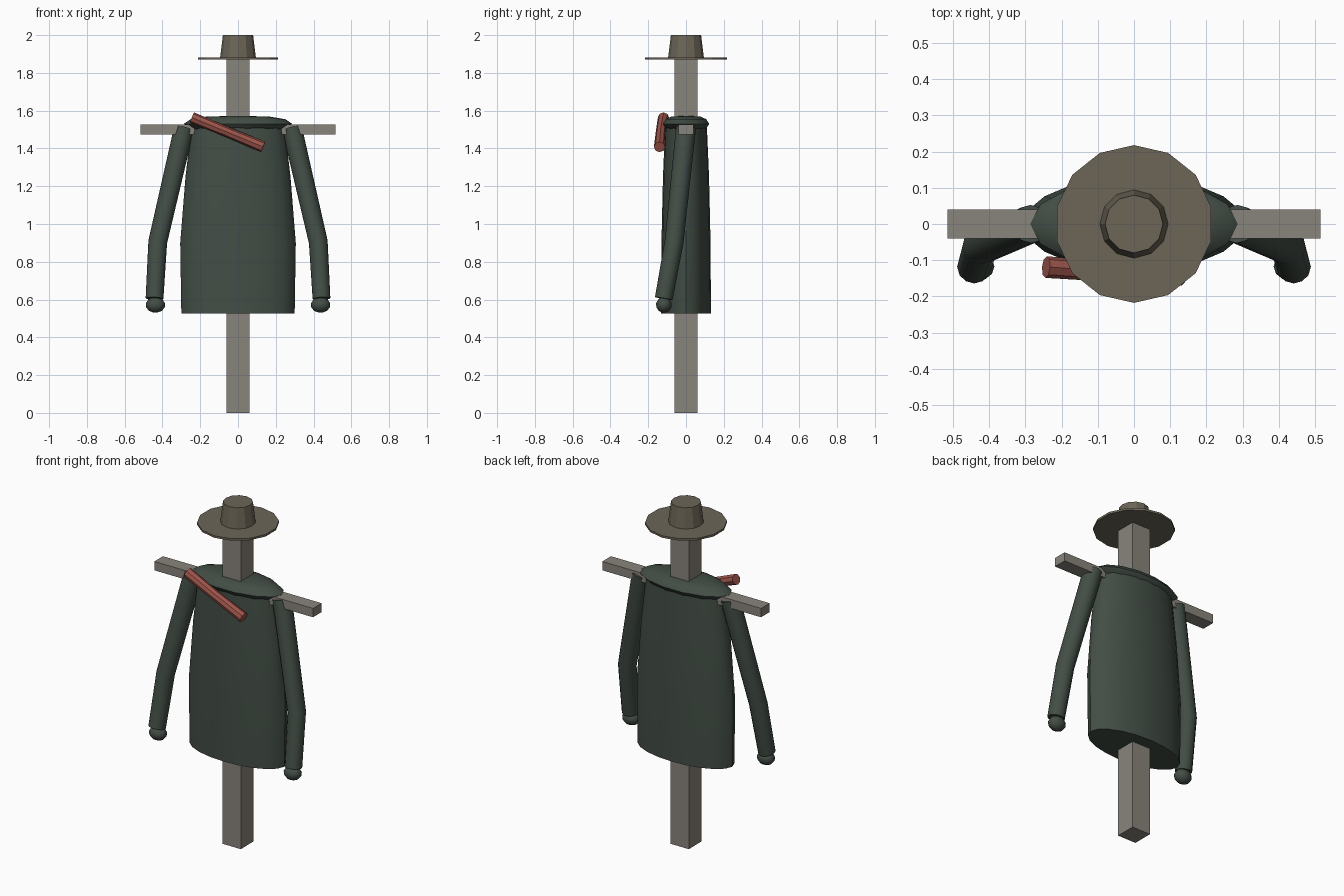
import bpy, bmesh, math
from mathutils import Vector

if "Cube" in bpy.data.objects:
    bpy.data.objects.remove(bpy.data.objects["Cube"])

def material(name, rgb):
    m = bpy.data.materials.new(name)
    m.diffuse_color = (*rgb, 1)
    m.use_nodes = True
    m.node_tree.nodes["Principled BSDF"].inputs["Base Color"].default_value = m.diffuse_color
    return m

WOOD = material("wood", (0.25, 0.23, 0.20))
FELT = material("felt", (0.15, 0.13, 0.095))
CLOTH = material("cloth", (0.055, 0.075, 0.06))
RED = material("red_cloth", (0.34, 0.09, 0.07))

def loft(name, rings, mat, smooth=None):
    """Skin a list of equal-length point rings and cap both ends."""
    bm = bmesh.new()
    loops = [[bm.verts.new(p) for p in r] for r in rings]
    n = len(loops[0])
    for a, b in zip(loops, loops[1:]):
        for i in range(n):
            j = (i + 1) % n
            bm.faces.new((a[i], a[j], b[j], b[i]))
    bm.faces.new(loops[0][::-1])
    bm.faces.new(loops[-1])
    bmesh.ops.recalc_face_normals(bm, faces=bm.faces)
    me = bpy.data.meshes.new(name)
    bm.to_mesh(me)
    bm.free()
    ob = bpy.data.objects.new(name, me)
    bpy.context.collection.objects.link(ob)
    me.materials.append(mat)
    if smooth:
        bpy.ops.object.select_all(action='DESELECT')
        ob.select_set(True)
        bpy.context.view_layer.objects.active = ob
        bpy.ops.object.shade_smooth_by_angle(angle=math.radians(smooth))
    return ob

def ellipse(rx, ry, z, n, c=(0, 0), start=math.pi / 2):
    ang = [start + math.tau * i / n for i in range(n)]
    return [(c[0] + rx * math.cos(a), c[1] + ry * math.sin(a), z) for a in ang]

def box(name, hx, hy, z0, z1, mat):
    rect = [(-hx, -hy), (hx, -hy), (hx, hy), (-hx, hy)]
    return loft(name, [[(x, y, z) for x, y in rect] for z in (z0, z1)], mat)

def tube(name, path, radii, n, mat, up):
    """Sweep a round section along a short path."""
    pts = [Vector(p) for p in path]
    rings = []
    for i, p in enumerate(pts):
        t = (pts[min(i + 1, len(pts) - 1)] - pts[max(i - 1, 0)]).normalized()
        u = t.cross(Vector(up)).normalized()
        v = t.cross(u)
        rings.append([p + radii[i] * (u * math.cos(math.tau * k / n) + v * math.sin(math.tau * k / n))
                      for k in range(n)])
    return loft(name, rings, mat, 40)

# Wooden frame
box("post", 0.06, 0.06, 0, 1.88, WOOD)
box("crossbar", 0.515, 0.04, 1.474, 1.526, WOOD)

# Hat
loft("hat_brim", [ellipse(0.218, 0.218, z, 14) for z in (1.87, 1.882)], FELT)
loft("hat_crown", [ellipse(0.095, 0.095, 1.878, 12), ellipse(0.08, 0.08, 2.0, 12)], FELT)

# Coat body
body = [(0.525, 0.30, 0.132), (0.90, 0.306, 0.13), (1.25, 0.278, 0.122), (1.53, 0.245, 0.11)]
loft("coat_body", [ellipse(rx, ry, z, 20) for z, rx, ry in body], CLOTH, 40)

# Collar
collar = [(1.488, 0.19, 0.08), (1.50, 0.245, 0.107), (1.53, 0.287, 0.126), (1.555, 0.25, 0.11),
          (1.568, 0.17, 0.08), (1.571, 0.08, 0.05)]
loft("collar", [ellipse(rx, ry, z, 14, start=0) for z, rx, ry in collar], CLOTH, 50)

# Sleeves with rounded cuffs
for side, s in (("left", 1), ("right", -1)):
    tube("sleeve_" + side,
         [(s * 0.285, 0, 1.51), (s * 0.425, -0.063, 0.905), (s * 0.442, -0.118, 0.605)],
         [0.053, 0.05, 0.047], 12, CLOTH, (0, 1, 0))
    cuff = [ellipse(0.052 * math.cos(a), 0.042 * math.cos(a), 0.572 + 0.042 * math.sin(a), 12,
                    (s * 0.437, -0.117))
            for a in (math.radians(d) for d in (-80, -50, -20, 10, 45, 80))]
    loft("cuff_" + side, cuff, CLOTH, 50)

# Scarf strip across the chest
tube("scarf", [(-0.243, -0.119, 1.563), (-0.06, -0.133, 1.488), (0.133, -0.14, 1.408)],
     [0.03, 0.027, 0.03], 8, RED, (0, 1, 0))
